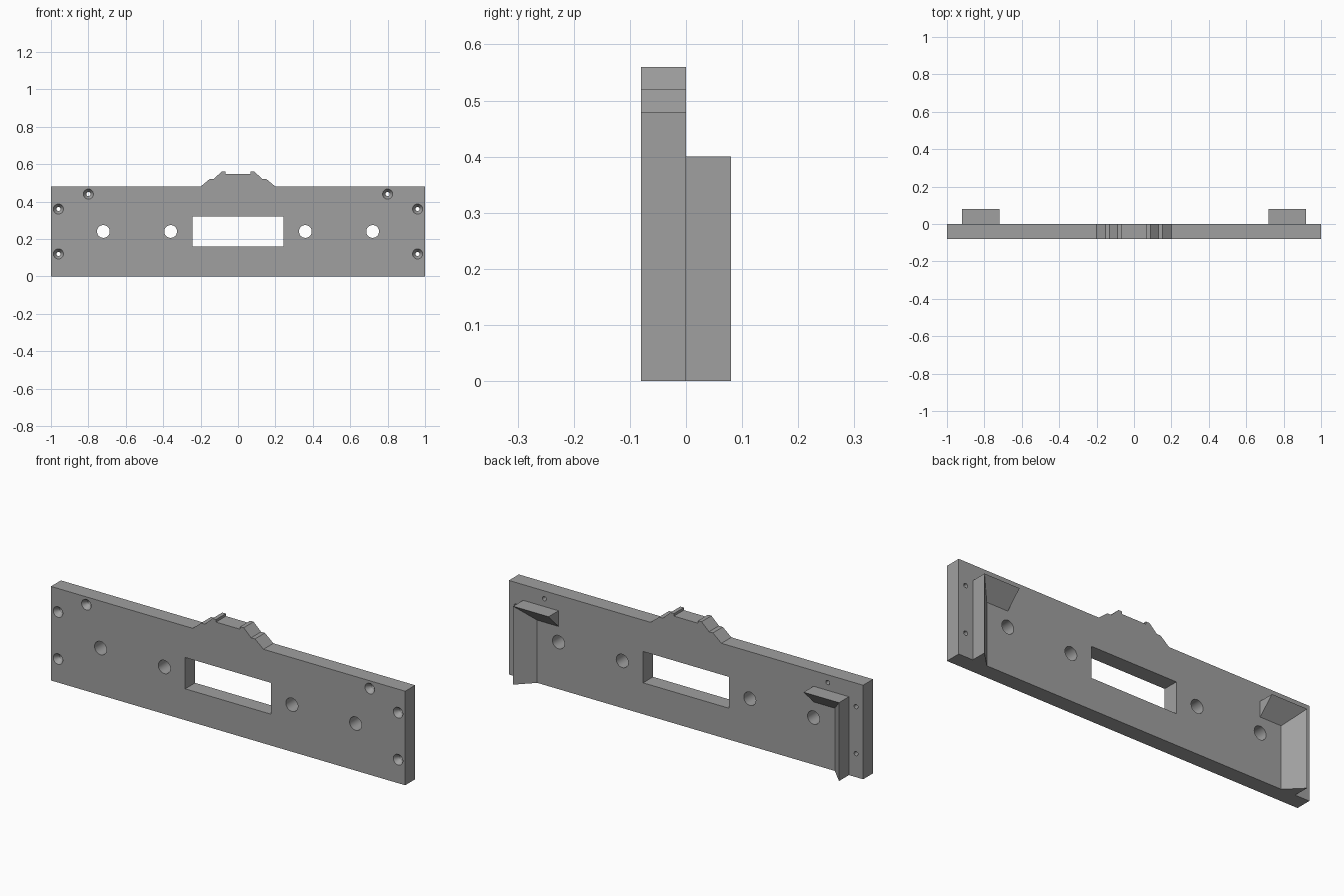
import bpy, bmesh, math
from mathutils import Matrix, Vector

if "Cube" in bpy.data.objects:
    bpy.data.objects.remove(bpy.data.objects["Cube"])

grey = bpy.data.materials.new("plain grey")
grey.diffuse_color = (0.35, 0.35, 0.35, 1)
grey.use_nodes = True
grey.node_tree.nodes["Principled BSDF"].inputs["Base Color"].default_value = grey.diffuse_color


def make_object(name, bm):
    bmesh.ops.recalc_face_normals(bm, faces=bm.faces[:])
    mesh = bpy.data.meshes.new(name)
    bm.to_mesh(mesh)
    bm.free()
    mesh.materials.append(grey)
    ob = bpy.data.objects.new(name, mesh)
    bpy.context.collection.objects.link(ob)
    return ob


def lathe_cutter(bm, x, z, profile, n=32):
    """Closed solid around a y axis at (x, z); profile is (y, radius)."""
    rings = [[bm.verts.new((x + r * math.cos(math.tau * i / n), y,
                            z + r * math.sin(math.tau * i / n)))
              for i in range(n)] for y, r in profile]
    for a, b in zip(rings, rings[1:]):
        for i in range(n):
            j = (i + 1) % n
            bm.faces.new((a[i], a[j], b[j], b[i]))
    bm.faces.new(rings[0])
    bm.faces.new(rings[-1])


# Front plate: mirrored outline with the stepped crest, extruded backwards
half = [(1, 0), (1, 0.48), (0.2, 0.48), (0.152, 0.52), (0.13, 0.52),
        (0.088, 0.56), (0.068, 0.56), (0.068, 0.547)]
outline = half + [(-x, z) for x, z in reversed(half)]
bm = bmesh.new()
face = bm.faces.new([bm.verts.new((x, -0.08, z)) for x, z in outline])
ext = bmesh.ops.extrude_face_region(bm, geom=[face])
bmesh.ops.translate(bm, vec=(0, 0.08, 0),
                    verts=[g for g in ext["geom"] if isinstance(g, bmesh.types.BMVert)])
plate = make_object("front_plate", bm)

# Cutters: display window, round holes and countersunk screw holes
bm = bmesh.new()
bmesh.ops.create_cube(bm, size=1, matrix=Matrix.Translation((0, -0.04, 0.24))
                      @ Matrix.Diagonal((0.484, 0.3, 0.16, 1)))
for s in (-1, 1):
    for x in (0.36, 0.72):
        lathe_cutter(bm, s * x, 0.24, [(-0.15, 0.034), (0.1, 0.034)])
    for x, z in ((0.96, 0.36), (0.96, 0.12), (0.8, 0.44)):
        lathe_cutter(bm, s * x, z, [(-0.1, 0.027), (-0.08, 0.027),
                                    (-0.055, 0.011), (0.1, 0.011)])
cutter = make_object("hole_cutter", bm)
cutter.hide_render = True

cut = plate.modifiers.new("holes", 'BOOLEAN')
cut.operation = 'DIFFERENCE'
cut.solver = 'EXACT'
cut.object = cutter
bpy.context.view_layer.objects.active = plate
plate.select_set(True)
bpy.ops.object.modifier_apply(modifier=cut.name)
bpy.data.objects.remove(cutter)
bpy.ops.object.shade_smooth_by_angle(angle=math.radians(25))

# Rear corner brackets: two mitred triangular rails, mirrored in x
pts = [(0.92, 0.08, 0.4), (0.72, 0.08, 0.4), (0.72, 0, 0.4), (0.92, 0, 0.4),
       (0.72, 0, 0.32), (0.84, 0, 0.32), (0.84, 0, 0), (0.92, 0, 0), (0.92, 0.08, 0)]
faces = [(0, 1, 2, 3), (1, 4, 2), (0, 1, 4, 5), (0, 5, 6, 8),
         (3, 7, 8, 0), (6, 7, 8), (3, 2, 4, 5, 6, 7)]
for side, s in (("left", -1), ("right", 1)):
    bm = bmesh.new()
    vs = [bm.verts.new((s * x, y, z)) for x, y, z in pts]
    for f in faces:
        bm.faces.new([vs[i] for i in f])
    make_object(side + "_rear_bracket", bm)
